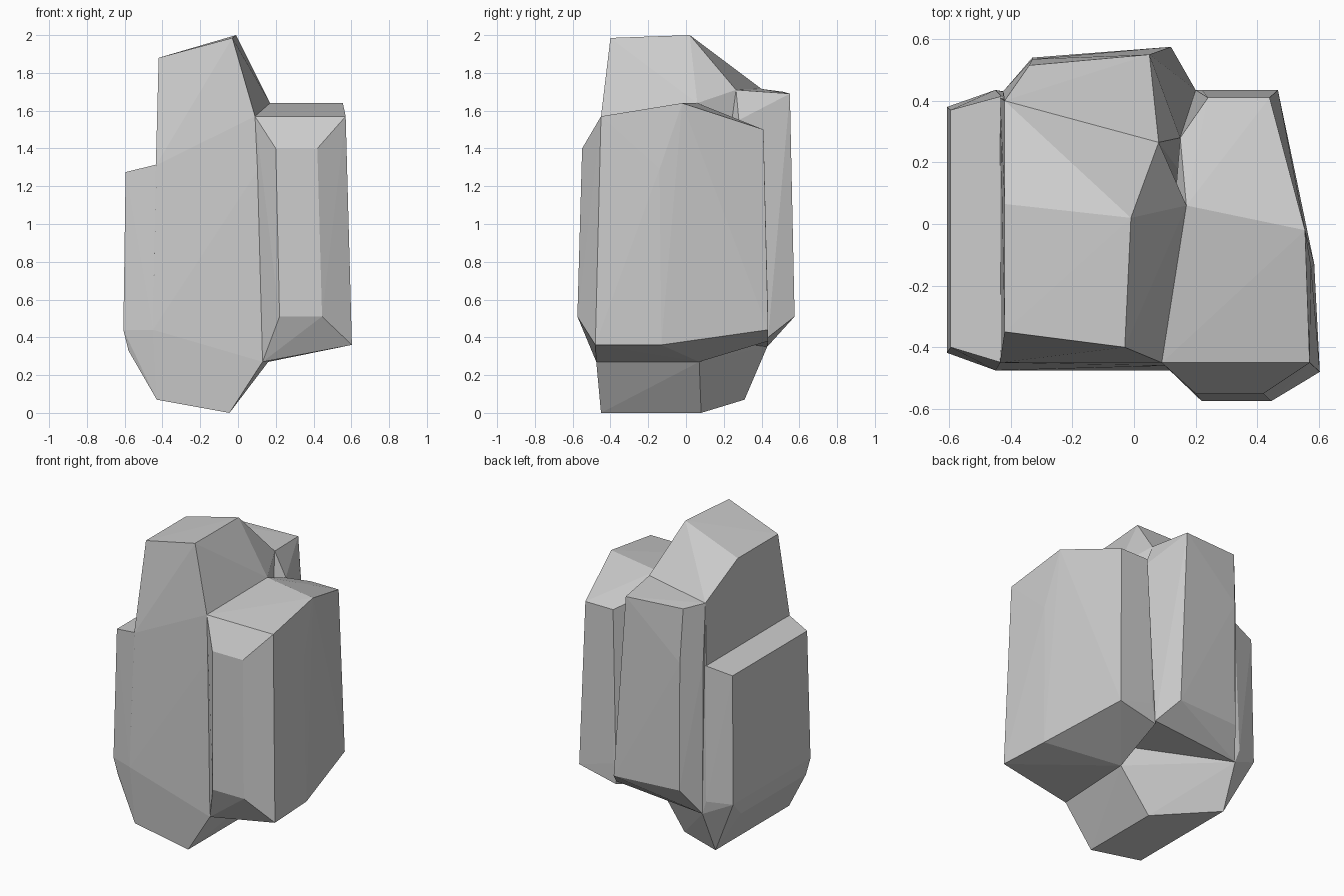
import bpy, bmesh, math


def faceted_block(name, rails, points=()):
    """Convex flat-faced stone; each rail (x, z, front_y, back_y) is a front-to-back edge."""
    bm = bmesh.new()
    for x, z, y0, y1 in rails:
        bm.verts.new((x, y0, z))
        bm.verts.new((x, y1, z))
    for p in points:
        bm.verts.new(p)
    bmesh.ops.convex_hull(bm, input=bm.verts[:])
    loose = [v for v in bm.verts if not v.link_faces]
    bmesh.ops.delete(bm, geom=loose, context='VERTS')
    bmesh.ops.dissolve_limit(bm, angle_limit=math.radians(1),
                             verts=bm.verts[:], edges=bm.edges[:])
    bmesh.ops.recalc_face_normals(bm, faces=bm.faces[:])
    mesh = bpy.data.meshes.new(name)
    bm.to_mesh(mesh)
    bm.free()
    obj = bpy.data.objects.new(name, mesh)
    bpy.context.collection.objects.link(obj)
    return obj


# Tall central slab with the peak and the pointed foot
faceted_block("central_slab", [
    (-.42, 1.88, -.35, .065),
    (-.435, 1.31, -.45, .41),
    (-.45, .44, -.475, .435),
    (-.43, .07, -.45, .31),
    (-.045, 0, -.45, .08),
    (.13, .27, -.475, .07),
], [
    (-.03, -.4, 1.985), (-.01, .02, 2.0),
    (-.42, .4, 1.715), (.08, .265, 1.71),
    (.09, -.45, 1.57), (.17, .06, 1.64), (.115, -.46, 1.3),
    (.16, .07, .27), (-.42, .43, .35),
])

# Lower ledge on the left
faceted_block("left_ledge", [
    (-.595, 1.275, -.4, .37),
    (-.43, 1.315, -.45, .415),
    (-.607, .44, -.418, .38),
    (-.58, .33, -.41, .26),
    (-.43, .07, -.45, .31),
    (-.45, .44, -.475, .435),
    (-.3, 1.3, -.4, .4),
], [(-.42, .43, .35)])

# Back slab behind the peak
faceted_block("back_slab", [
    (-.42, 1.715, .1, .4),
    (-.425, 1.33, .1, .43),
    (-.42, .35, .1, .43),
    (.2, .4, .1, .435),
], [
    (.08, .265, 1.71), (.15, .28, 1.55),
    (-.34, .515, 1.70), (.05, .55, 1.69),
    (-.33, .535, 1.35), (-.33, .54, .52), (.12, .575, .51),
])

# Right block with the projecting front panel
faceted_block("right_block", [
    (.2, 1.4, -.55, .28),
    (.22, .51, -.575, .435),
], [
    (.09, -.45, 1.57), (.57, -.45, 1.57),
    (.17, .06, 1.64), (.555, -.02, 1.64),
    (.15, .28, 1.55), (.24, .41, 1.5), (.44, .41, 1.5),
    (.42, -.55, 1.4), (.445, -.575, .51),
    (.115, -.46, 1.3), (.13, -.475, .27),
    (.603, -.48, .36), (.585, -.13, .36), (.575, -.14, 1.29),
    (.467, .435, .44), (.2, .435, .38), (.16, .07, .27),
])
